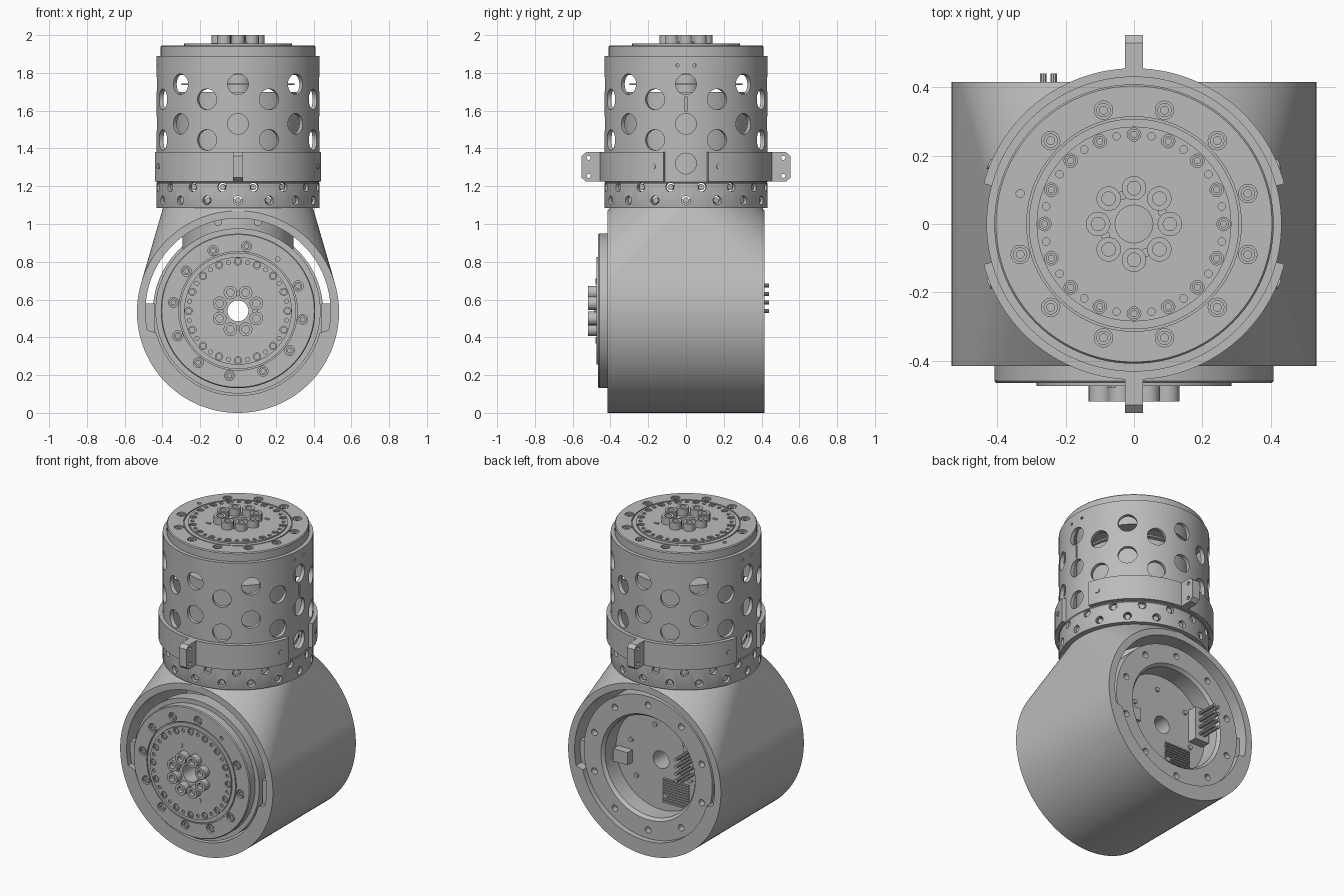
import bpy, bmesh, math
from math import sin, cos, pi, radians
from mathutils import Matrix, Vector

cube = bpy.data.objects.get("Cube")
if cube:
    bpy.data.objects.remove(cube)

grey = bpy.data.materials.new("machined_grey")
grey.use_nodes = True
grey.diffuse_color = (0.5, 0.5, 0.5, 1)
grey.node_tree.nodes["Principled BSDF"].inputs["Base Color"].default_value = (0.5, 0.5, 0.5, 1)


def add(name, bm, mat=None):
    """Turn a bmesh into a named grey object."""
    bmesh.ops.recalc_face_normals(bm, faces=bm.faces)
    if mat:
        bm.transform(mat)
    me = bpy.data.meshes.new(name)
    bm.to_mesh(me)
    bm.free()
    me.materials.append(grey)
    ob = bpy.data.objects.new(name, me)
    bpy.context.collection.objects.link(ob)
    return ob


def activate(ob):
    bpy.ops.object.select_all(action='DESELECT')
    ob.select_set(True)
    bpy.context.view_layer.objects.active = ob


def cut(ob, bm, mat=None):
    tool = add("cutter", bm, mat)
    tool.hide_render = True
    mod = ob.modifiers.new("cut", 'BOOLEAN')
    mod.operation, mod.solver, mod.object = 'DIFFERENCE', 'EXACT', tool
    activate(ob)
    bpy.ops.object.modifier_apply(modifier=mod.name)
    bpy.data.objects.remove(tool)


def lathe(profile, closed=True, seg=96, bm=None, at=(0, 0, 0)):
    """Revolve (radius, height) points about z."""
    part = bmesh.new()
    vs = [part.verts.new((r, 0, z)) for r, z in profile]
    pairs = list(zip(vs, vs[1:])) + ([(vs[-1], vs[0])] if closed else [])
    es = [part.edges.new(p) for p in pairs]
    bmesh.ops.spin(part, geom=vs + es, cent=(0, 0, 0), axis=(0, 0, 1),
                   angle=2 * pi, steps=seg)
    bmesh.ops.remove_doubles(part, verts=part.verts, dist=1e-5)
    bmesh.ops.translate(part, verts=part.verts, vec=at)
    if bm is None:
        return part
    me = bpy.data.meshes.new("temp")
    part.to_mesh(me)
    part.free()
    bm.from_mesh(me)
    bpy.data.meshes.remove(me)
    return bm


def cyl(bm, r, centre, axis, length, seg=16):
    m = Matrix.Translation(centre) @ Vector(axis).to_track_quat('Z', 'Y').to_matrix().to_4x4()
    bmesh.ops.create_cone(bm, cap_ends=True, segments=seg, radius1=r, radius2=r,
                          depth=length, matrix=m)


def box(bm, lo, hi):
    lo, hi = Vector(lo), Vector(hi)
    m = Matrix.Translation((lo + hi) / 2) @ Matrix.Diagonal((*(hi - lo), 1))
    bmesh.ops.create_cube(bm, size=1, matrix=m)


def prism(points, vec):
    bm = bmesh.new()
    f = bm.faces.new([bm.verts.new(p) for p in points])
    ext = bmesh.ops.extrude_face_region(bm, geom=[f])["geom"]
    bmesh.ops.translate(bm, vec=vec, verts=[v for v in ext if isinstance(v, bmesh.types.BMVert)])
    return bm


def polar(r, deg, z=0.0):
    a = radians(deg)
    return Vector((r * cos(a), r * sin(a), z))


def screw(bm, r, h, at):
    """Cap head with a socket."""
    lathe([(0, 0), (r, 0), (r, h), (r * .55, h), (r * .55, h * .4), (0, h * .4)],
          closed=False, seg=18, bm=bm, at=at)


def actuator(prefix, mat):
    """Drive unit: output face at local z = 0, body extending downwards."""
    body = add(prefix + "_drive_body", lathe([
        (.055, .01), (.285, .01), (.285, 0), (.308, 0), (.308, -.008), (.314, -.008),
        (.314, 0), (.404, 0), (.409, -.006), (.409, -.056), (.33, -.056), (.33, -.155),
        (.075, -.155), (.075, -.2), (.3, -.2), (.3, -.21), (.075, -.21), (.075, -.245),
        (.33, -.245), (.33, -.69), (.35, -.69), (.35, -.715), (.055, -.715)]), mat)
    holes, heads, hub = bmesh.new(), bmesh.new(), bmesh.new()
    for i in range(12):
        p = polar(.345, 15 + 30 * i)
        if i == 5:
            cyl(holes, .012, p, (0, 0, 1), .03)
            continue
        cyl(holes, .027, p, (0, 0, 1), .04)
        screw(heads, .021, .015, p - Vector((0, 0, .02)))
    for i in range(32):
        big = i % 2 == 0
        cyl(holes, .02 if big else .011, polar(.262, i * 11.25, .01), (0, 0, 1), .02, 12)
        if big:
            screw(heads, .016, .009, polar(.262, i * 11.25))
    cut(body, holes, mat)
    add(prefix + "_flange_screws", heads, mat)
    for i in range(8):
        screw(hub, .036, .045, polar(.105, 45 * i, .01))
    for a in (22.5, 112.5, 202.5, 292.5):
        cyl(hub, .013, polar(.09, a, .015), (0, 0, 1), .012)
    for s in (1, -1):
        box(hub, (s * .12 - .014, s * .12 - .008, .009), (s * .12 + .014, s * .12 + .008, .014))
    add(prefix + "_hub_screws", hub, mat)


# Drive units: one facing up, one facing forward
actuator("upper", Matrix.Translation((0, 0, 1.945)))
actuator("lower", Matrix.Translation((0, -.465, .54)) @ Matrix.Rotation(pi / 2, 4, 'X')
         @ Matrix.Rotation(radians(-112.5), 4, 'Z'))

# Horizontal housing drawn up tangentially into a round neck
bm = bmesh.new()
for i in range(128):
    p = polar(1, i * 360 / 128)
    bm.verts.new((p.x * .397, p.y * .405, 1.085))
    for y in (-.415, .415):
        bm.verts.new((p.x * .535, y, p.y * .535 + .535))
bmesh.ops.convex_hull(bm, input=bm.verts)
bmesh.ops.delete(bm, geom=[v for v in bm.verts if not v.link_faces], context='VERTS')
bmesh.ops.dissolve_limit(bm, angle_limit=.002, verts=bm.verts, edges=bm.edges)
housing = add("lower_housing", bm)
# Bore, widened to an arc slot over the upper half
outline = [polar(.49 if -12 <= a <= 192 else .448, a) for a in range(-90, 270, 3)]
cut(housing, prism([(p.x, -.5, p.y + .54) for p in outline], (0, 1, 0)))
bm = bmesh.new()
cyl(bm, .28, (0, 0, 1.05), (0, 0, 1), .3, 64)
cut(housing, bm)

# Collar behind the front flange and mounting ring at the rear
to_back = Matrix.Translation((0, 0, .54)) @ Matrix.Rotation(-pi / 2, 4, 'X')
add("front_collar", lathe([(.32, -.412), (.437, -.412), (.437, -.33), (.32, -.33)]), to_back)
ring = add("rear_ring", lathe([(.315, .25), (.315, .36), (.33, .38), (.45, .38), (.45, .25)]), to_back)
bm = bmesh.new()
for i in range(10):
    cyl(bm, .02, polar(.395, 36 * i + 18, .38), (0, 0, 1), .08)
cut(ring, bm, to_back)

# Pipe and screws inside the neck
bm = lathe([(.295, .86), (.295, 1.09), (.27, 1.09), (.27, .86)], seg=64)
for s in (-1, 1):
    cyl(bm, .02, (s * .105, -.3, 1.01), (0, 1, 0), .06)
add("neck_pipe", bm)

# Side catches in the slot ends
bm = bmesh.new()
for s in (-1, 1):
    box(bm, (s * .465 - .026, -.38, .42), (s * .465 + .026, .36, .58))
add("slot_catches", bm)

# Electronics on the rear of the lower drive
bm = bmesh.new()
box(bm, (-.3, .245, .5), (-.2, .31, .71))
for z in (.54, .585, .63, .675):
    for x in (-.235, -.265):
        cyl(bm, .01, (x, .36, z), (0, 1, 0), .16, 10)
for i in range(10):
    box(bm, (-.2, .245, .28 + i * .016), (-.02, .262, .288 + i * .016))
box(bm, (.2, .245, .47), (.3, .3, .55))
for a in range(20, 380, 60):
    cyl(bm, .014, polar(.22, a).xzy + Vector((0, .252, .54)), (0, 1, 0), .02)
add("rear_electronics", bm)

# Perforated upper shell
shell = add("upper_shell", lathe([
    (.432, 1.09), (.432, 1.215), (.428, 1.219), (.432, 1.223), (.432, 1.89),
    (.408, 1.89), (.408, 1.13), (.3, 1.13), (.3, 1.085), (.43, 1.085)], seg=128))
bm = bmesh.new()


def drill(r, deg, z, seg=24):
    cyl(bm, r, polar(.43, deg, z), polar(1, deg), .1, seg)


for i in range(8):
    for z in (1.74, 1.53):
        drill(.055, 45 * i, z)
    for z in (1.66, 1.445):
        drill(.055, 45 * i + 22.5, z)
for a in (0, 180):
    drill(.055, a, 1.32)
    for d in (-6, 6):
        drill(.009, a + d, 1.84, 10)
for i in range(16):
    drill(.024, 22.5 * i + 11.25, 1.195, 14)
    drill(.024, 22.5 * i, 1.125, 14)
box(bm, (.38, -.004, 1.595), (.48, .004, 1.675))
cut(shell, bm)

# Screws in the lower band of the shell
bm = bmesh.new()
for i in range(16):
    for a, z in ((22.5 * i + 11.25, 1.195), (22.5 * i, 1.125)):
        cyl(bm, .016, polar(.41, a, z), polar(1, a), .02, 12)
add("band_screws", bm)

# Half clamps with drilled lugs, front and back
for side, turn in (("front", pi), ("back", 0)):
    m = Matrix.Rotation(turn, 4, 'Z')
    arc = range(15, 166, 3)
    strap = [polar(.456, a, 1.225) for a in arc] + [polar(.43, a, 1.225) for a in reversed(arc)]
    add(side + "_clamp", prism(strap, (0, 0, .155)), m)
    lug = add(side + "_lug", prism([(-.026, y, z) for y, z in (
        (.44, 1.225), (.53, 1.225), (.553, 1.245), (.553, 1.36), (.53, 1.38), (.44, 1.38))],
        (.052, 0, 0)), m)
    bm = bmesh.new()
    for z in (1.255, 1.35):
        cyl(bm, .011, (0, .515, z), (1, 0, 0), .1)
    cut(lug, bm, m)
    bm = bmesh.new()
    for a in (22.5, 157.5):
        cyl(bm, .015, polar(.455, a, 1.305), polar(1, a), .012)
    add(side + "_clamp_screws", bm, m)

# Smooth curved walls, keep machined edges crisp
for ob in bpy.context.collection.objects:
    if ob.type == 'MESH' and grey.name in ob.data.materials:
        activate(ob)
        bpy.ops.object.shade_smooth_by_angle(angle=radians(30))
